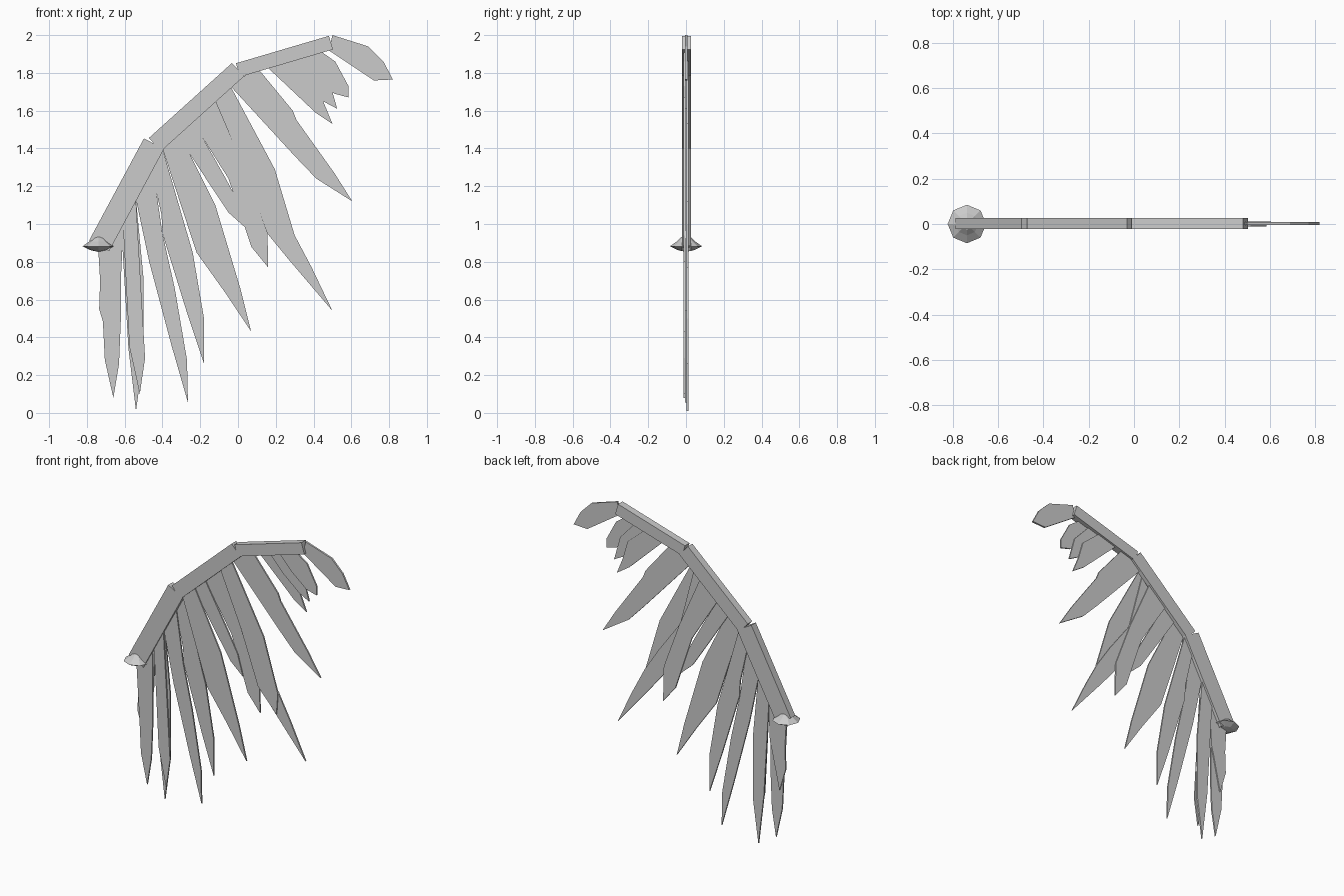
import bpy
import bmesh
import math
from mathutils import Vector

default_cube = bpy.data.objects.get("Cube")
if default_cube:
    bpy.data.objects.remove(default_cube, do_unlink=True)

# One plain grey for the whole wing
GREY = (0.6, 0.6, 0.6, 1.0)
grey = bpy.data.materials.new("plain_grey")
grey.use_nodes = True
grey.diffuse_color = GREY
grey.node_tree.nodes["Principled BSDF"].inputs["Base Color"].default_value = GREY


def add_object(name, bm):
    """Turn a bmesh into a linked, flat shaded grey object."""
    bmesh.ops.recalc_face_normals(bm, faces=bm.faces)
    mesh = bpy.data.meshes.new(name)
    bm.to_mesh(mesh)
    bm.free()
    mesh.materials.append(grey)
    obj = bpy.data.objects.new(name, mesh)
    bpy.context.collection.objects.link(obj)
    return obj


def add_plate(name, outline, y, thickness):
    """Extrude an outline in the x-z plane, centred on the given y."""
    bm = bmesh.new()
    verts = [bm.verts.new((x, y - thickness / 2, z)) for x, z in outline]
    face = bm.faces.new(verts)
    grown = bmesh.ops.extrude_face_region(bm, geom=[face])["geom"]
    moved = [v for v in grown if isinstance(v, bmesh.types.BMVert)]
    bmesh.ops.translate(bm, verts=moved, vec=(0, thickness, 0))
    return add_object(name, bm)


def add_bone(name, start, end, width):
    """Square-ended arm segment between two points."""
    start, end = Vector(start), Vector(end)
    side = (end - start).orthogonal().normalized() * width / 2
    outline = [start + side, end + side, end - side, start - side]
    add_plate(name, outline, y=0.002, thickness=0.047)


def add_feathers(group, outlines):
    """Thin overlapping feathers, staggered in depth."""
    for i, outline in enumerate(outlines):
        layer = (i % 3 - 1) * 0.007
        add_plate(f"{group}_feather_{i + 1}", outline, layer, thickness=0.01)


# Arm segments
add_bone("inner_arm", (-0.735, 0.885), (-0.445, 1.425), 0.12)
add_bone("middle_arm", (-0.44, 1.42), (0.0, 1.817), 0.095)
add_bone("outer_arm", (0.0, 1.815), (0.492, 1.96), 0.075)

# Feathers hanging from the inner arm, root to elbow
add_feathers("inner", [
    [(-0.74, 0.9), (-0.62, 0.96), (-0.62, 0.5), (-0.63, 0.26), (-0.66, 0.08),
     (-0.705, 0.28), (-0.715, 0.48)],
    [(-0.74, 0.87), (-0.605, 1.02), (-0.62, 0.71), (-0.64, 0.63), (-0.69, 0.4),
     (-0.735, 0.55), (-0.73, 0.7)],
    [(-0.62, 1.02), (-0.54, 1.13), (-0.5, 0.71), (-0.5, 0.3), (-0.54, 0.01),
     (-0.58, 0.34), (-0.6, 0.68)],
    [(-0.61, 1.02), (-0.54, 1.12), (-0.51, 0.6), (-0.492, 0.29), (-0.52, 0.1),
     (-0.575, 0.35)],
    [(-0.54, 1.13), (-0.45, 1.29), (-0.4, 0.95), (-0.335, 0.66), (-0.27, 0.28),
     (-0.265, 0.055), (-0.35, 0.35), (-0.47, 0.8)],
    [(-0.46, 1.29), (-0.4, 1.4), (-0.24, 0.85), (-0.18, 0.5), (-0.18, 0.26),
     (-0.27, 0.53), (-0.4, 0.95), (-0.405, 1.05)],
])

# Feathers hanging from the middle arm, elbow to wrist
add_feathers("middle", [
    [(-0.4, 1.4), (-0.31, 1.48), (-0.12, 1.1), (0.015, 0.65), (0.07, 0.43),
     (-0.07, 0.64), (-0.22, 0.85)],
    [(-0.32, 1.47), (-0.24, 1.55), (-0.07, 1.25), (0.0, 1.12), (0.04, 0.98),
     (-0.05, 1.06), (-0.13, 1.18)],
    [(-0.24, 1.54), (-0.12, 1.67), (0.04, 1.31), (0.155, 1.0), (0.16, 0.77),
     (0.07, 0.88), (-0.05, 1.24)],
    [(-0.12, 1.65), (-0.04, 1.73), (0.195, 1.29), (0.3, 0.94), (0.29, 0.8),
     (0.155, 0.95), (0.03, 1.3)],
    [(-0.11, 1.64), (-0.06, 1.69), (0.04, 1.31), (0.195, 1.1), (0.3, 0.94),
     (0.39, 0.77), (0.5, 0.54), (0.27, 0.81), (0.155, 0.95), (0.03, 1.28)],
    [(-0.04, 1.73), (0.1, 1.83), (0.29, 1.6), (0.31, 1.55), (0.51, 1.27),
     (0.605, 1.12), (0.415, 1.24), (0.3, 1.36)],
])

# Short fan under the outer arm
add_feathers("outer", [
    [(0.3, 1.89), (0.43, 1.92), (0.515, 1.86), (0.585, 1.73), (0.585, 1.67),
     (0.51, 1.69), (0.4, 1.78)],
    [(0.23, 1.86), (0.36, 1.9), (0.48, 1.77), (0.525, 1.61), (0.45, 1.65),
     (0.33, 1.75)],
    [(0.15, 1.835), (0.28, 1.88), (0.42, 1.76), (0.455, 1.64), (0.5, 1.53),
     (0.41, 1.59)],
])

# Blade at the wing tip
add_plate("tip_feather", [(0.5, 2.0), (0.69, 1.94), (0.77, 1.86), (0.82, 1.765),
                          (0.72, 1.76), (0.48, 1.92)], y=0.002, thickness=0.012)

# Eight-sided flared cap at the root
SIDES = 8
bm = bmesh.new()
rings = []
for radius, z in [(0.025, 0.93), (0.05, 0.907), (0.085, 0.882), (0.045, 0.862)]:
    angles = [math.tau * i / SIDES for i in range(SIDES)]
    rings.append([bm.verts.new((radius * math.cos(a) - 0.738, radius * math.sin(a), z))
                  for a in angles])
for upper, lower in zip(rings, rings[1:]):
    for i in range(SIDES):
        j = (i + 1) % SIDES
        bm.faces.new((upper[i], upper[j], lower[j], lower[i]))
for ring, z in ((rings[0], 0.937), (rings[-1], 0.852)):
    apex = bm.verts.new((-0.738, 0, z))
    for i in range(SIDES):
        bm.faces.new((ring[i], ring[(i + 1) % SIDES], apex))
add_object("root_cap", bm)
